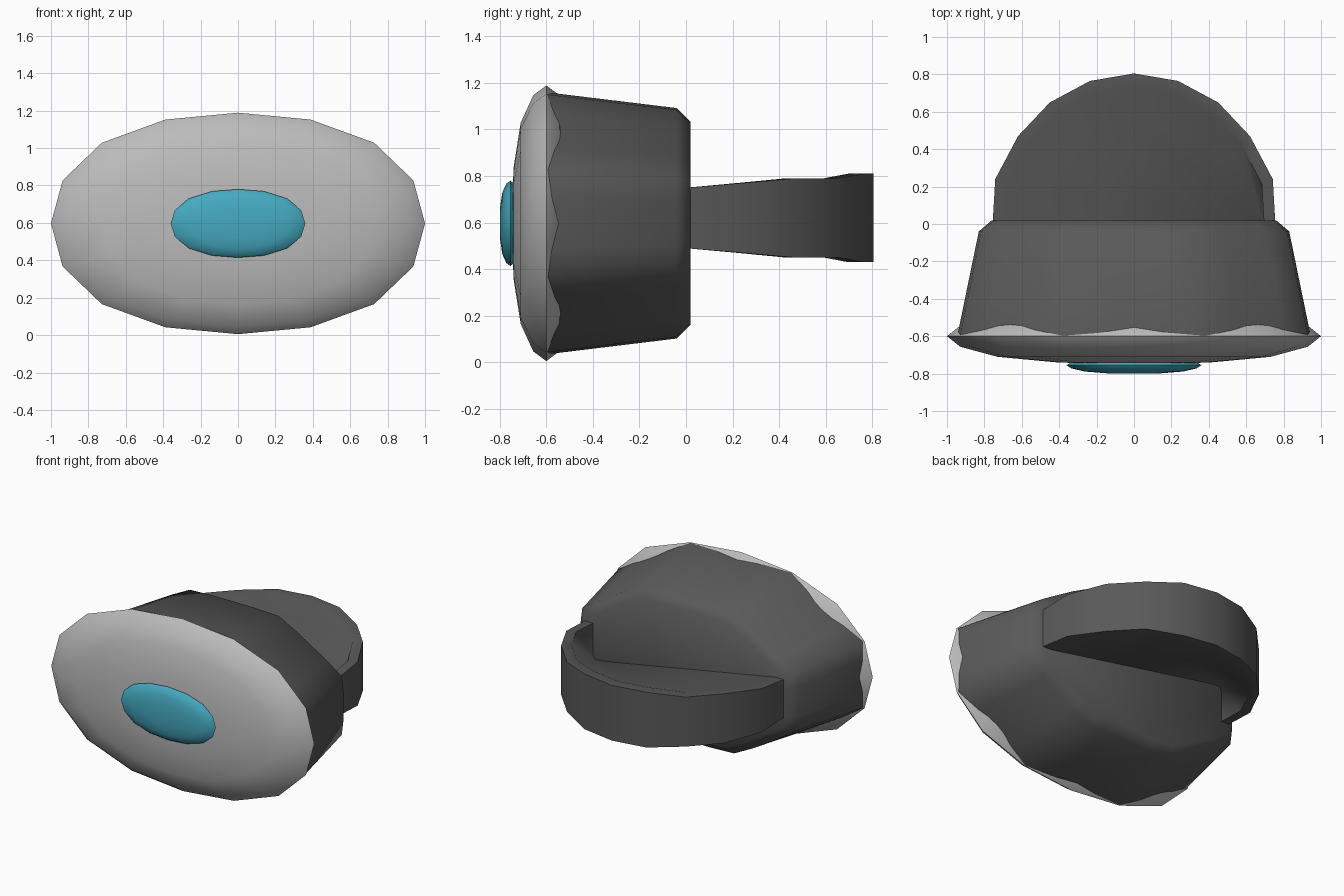
import bpy, bmesh
from math import sin, cos, radians, pi

if "Cube" in bpy.data.objects:
    bpy.data.objects.remove(bpy.data.objects["Cube"])


def material(name, rgb):
    m = bpy.data.materials.new(name)
    m.diffuse_color = (*rgb, 1)
    m.use_nodes = True
    m.node_tree.nodes["Principled BSDF"].inputs["Base Color"].default_value = m.diffuse_color
    return m


DARK = material("dark_grey", (0.1, 0.1, 0.1))
LIGHT = material("light_grey", (0.5, 0.5, 0.5))
TEAL = material("teal", (0.06, 0.40, 0.53))


def finish(bm, name, mat, angle=60):
    bmesh.ops.recalc_face_normals(bm, faces=bm.faces)
    me = bpy.data.meshes.new(name)
    bm.to_mesh(me)
    bm.free()
    ob = bpy.data.objects.new(name, me)
    bpy.context.collection.objects.link(ob)
    me.materials.append(mat)
    bpy.ops.object.select_all(action='DESELECT')
    ob.select_set(True)
    bpy.context.view_layer.objects.active = ob
    bpy.ops.object.shade_smooth_by_angle(angle=radians(angle))
    return ob


def skin(bm, loops, closed=True):
    """Join neighbouring vertex loops with quads."""
    n = len(loops[0])
    for a, b in zip(loops, loops[1:]):
        for i in range(n if closed else n - 1):
            j = (i + 1) % n
            bm.faces.new((a[i], a[j], b[j], b[i]))


def squarish(t):
    return 1 + 0.03 * sin(2 * t) ** 2


def octagonal(t):
    """Octagon with flat top and sides, corners slightly cut back."""
    off = (t + pi / 8) % (pi / 4) - pi / 8
    return min(1 / cos(off), 1.065)


def oval_solid(name, sections, seg, mat, shape, zc=0.597):
    """Loft of shaped ovals; sections are (y, half width, half height)."""
    bm = bmesh.new()
    loops = []
    for y, rx, rz in sections:
        angles = [2 * pi * i / seg for i in range(seg)]
        loops.append([bm.verts.new((rx * shape(t) * cos(t), y, zc + rz * shape(t) * sin(t)))
                      for t in angles])
    skin(bm, loops)
    bm.faces.new(loops[0])
    bm.faces.new(loops[-1])
    return finish(bm, name, mat)


def lens(name, y, rx, ry, rz, mat):
    """Flattened ball facing the front."""
    half = [(0.04, 1), (0.4, 0.96), (0.73, 0.75), (0.93, 0.38)]
    prof = [(f, -d) for f, d in half] + [(1, 0)] + [(f, d) for f, d in reversed(half)]
    return oval_solid(name, [(y + d * ry, rx * f, rz * f) for f, d in prof], 16, mat, squarish)


# front plate, centre button and tapered body
lens("face_plate", -0.6, 1.0, 0.147, 0.592, LIGHT)
lens("centre_button", -0.755, 0.36, 0.045, 0.183, TEAL)
oval_solid("body", [(-0.6, 0.945, 0.563), (-0.04, 0.83, 0.495), (0.02, 0.76, 0.435)],
           32, DARK, octagonal)


# rear band: half hoop that grows taller towards the back
def half_height(y):
    return 0.128 + 0.042 * min(max(y, 0) / 0.46, 1) + 0.02 * min(max((y - 0.65) / 0.11, 0), 1)


side = [(0, 0.805), (0.235, 0.765), (0.45, 0.65), (0.62, 0.47), (0.742, 0.24), (0.757, -0.02)]
outer = [(-x, y) for x, y in reversed(side[1:])] + side
inner = [(x * 0.92, y * 0.91) for x, y in outer]
ZC = 0.62
bm = bmesh.new()
loops = []
for path, top in ((inner, -1), (outer, -1), (outer, 1), (inner, 1)):
    loops.append([bm.verts.new((x, y, ZC + top * half_height(oy)))
                  for (x, y), (ox, oy) in zip(path, outer)])
skin(bm, loops, closed=False)
# web inside the band: two fans meeting on a diagonal across the body
low, high = loops[0], loops[-1]
for arc, tip in ((high, low[-1]), (low, high[0])):
    for a, b in zip(arc, arc[1:]):
        bm.faces.new((a, b, tip))
for k in (0, -1):
    bm.faces.new([lp[k] for lp in loops])
finish(bm, "rear_band", DARK)
